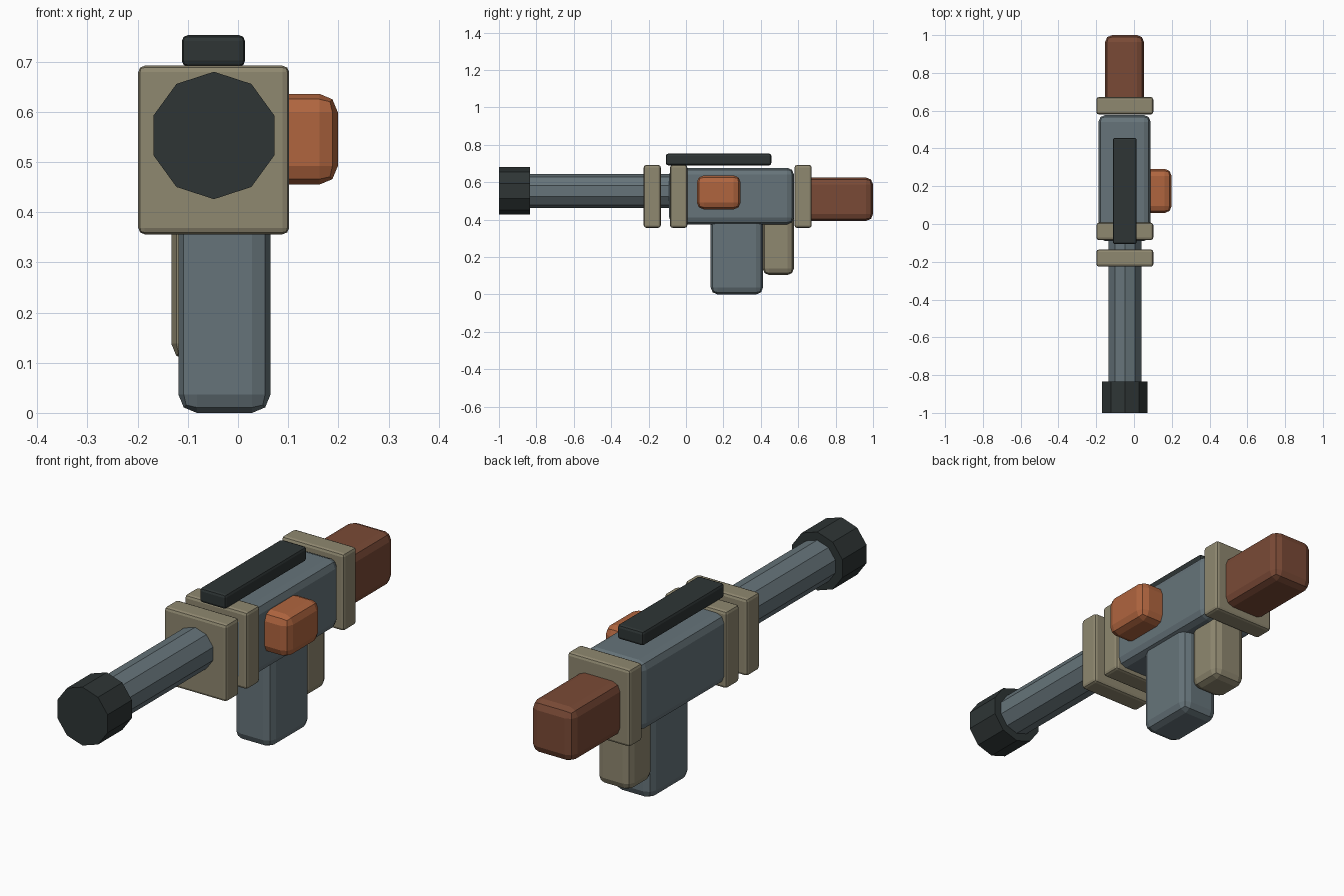
import bpy
import math

if "Cube" in bpy.data.objects:
    bpy.data.objects.remove(bpy.data.objects["Cube"])


def material(name, hex_code):
    def linear(c):
        c /= 255
        return c / 12.92 if c <= 0.04045 else ((c + 0.055) / 1.055) ** 2.4
    rgb = [linear(int(hex_code[i:i + 2], 16)) for i in (0, 2, 4)]
    mat = bpy.data.materials.new(name)
    mat.diffuse_color = (*rgb, 1)
    mat.use_nodes = True
    mat.node_tree.nodes["Principled BSDF"].inputs["Base Color"].default_value = mat.diffuse_color
    return mat


SLATE = material("slate", "66747A")
DARK = material("dark", "2E3535")
TAN = material("tan", "8F8870")
ORANGE = material("orange", "B0653F")
BROWN = material("brown", "7A4A36")

AXIS_X, AXIS_Z = -0.048, 0.553   # centre line of the barrel


def box(name, x, y, z, mat, bevel):
    """Bevelled box from (min, max) ranges on each axis."""
    ranges = (x, y, z)
    bpy.ops.mesh.primitive_cube_add(size=1, location=[sum(r) / 2 for r in ranges])
    ob = bpy.context.object
    ob.name = name
    size = [r[1] - r[0] for r in ranges]
    for v in ob.data.vertices:
        v.co = [c * s for c, s in zip(v.co, size)]
    mod = ob.modifiers.new("bevel", 'BEVEL')
    mod.width = bevel
    mod.segments = 2
    ob.data.materials.append(mat)
    return ob


def tube(name, radius, y, mat):
    """Ten-sided cylinder along y, with a corner pointing straight up."""
    bpy.ops.mesh.primitive_cylinder_add(
        vertices=10, radius=radius, depth=y[1] - y[0],
        location=(AXIS_X, sum(y) / 2, AXIS_Z), rotation=(math.pi / 2, 0, 0))
    ob = bpy.context.object
    ob.name = name
    ob.data.materials.append(mat)
    return ob


# Barrel and muzzle
tube("barrel", 0.0915, (-0.85, 0.0), SLATE)
tube("muzzle", 0.127, (-1.0, -0.833), DARK)

# Main body, grip and block behind the grip
box("receiver", (-0.188, 0.088), (-0.09, 0.577), (0.375, 0.677), SLATE, 0.036)
box("grip", (-0.119, 0.065), (0.132, 0.412), (0.0, 0.46), SLATE, 0.037)
box("rear_block", (-0.133, 0.03), (0.41, 0.577), (0.104, 0.46), TAN, 0.034)

# Three square collars
for name, y in (("front_collar", (-0.226, -0.135)),
                ("middle_collar", (-0.085, 0.007)),
                ("rear_collar", (0.58, 0.672))):
    box(name, (-0.199, 0.102), y, (0.356, 0.692), TAN, 0.013)

# Stock, side knob and top rail
box("stock", (-0.153, 0.053), (0.6, 1.0), (0.393, 0.625), BROWN, 0.037)
box("side_knob", (0.02, 0.199), (0.058, 0.292), (0.455, 0.636), ORANGE, 0.037)
box("top_rail", (-0.112, 0.014), (-0.107, 0.456), (0.69, 0.753), DARK, 0.012)
